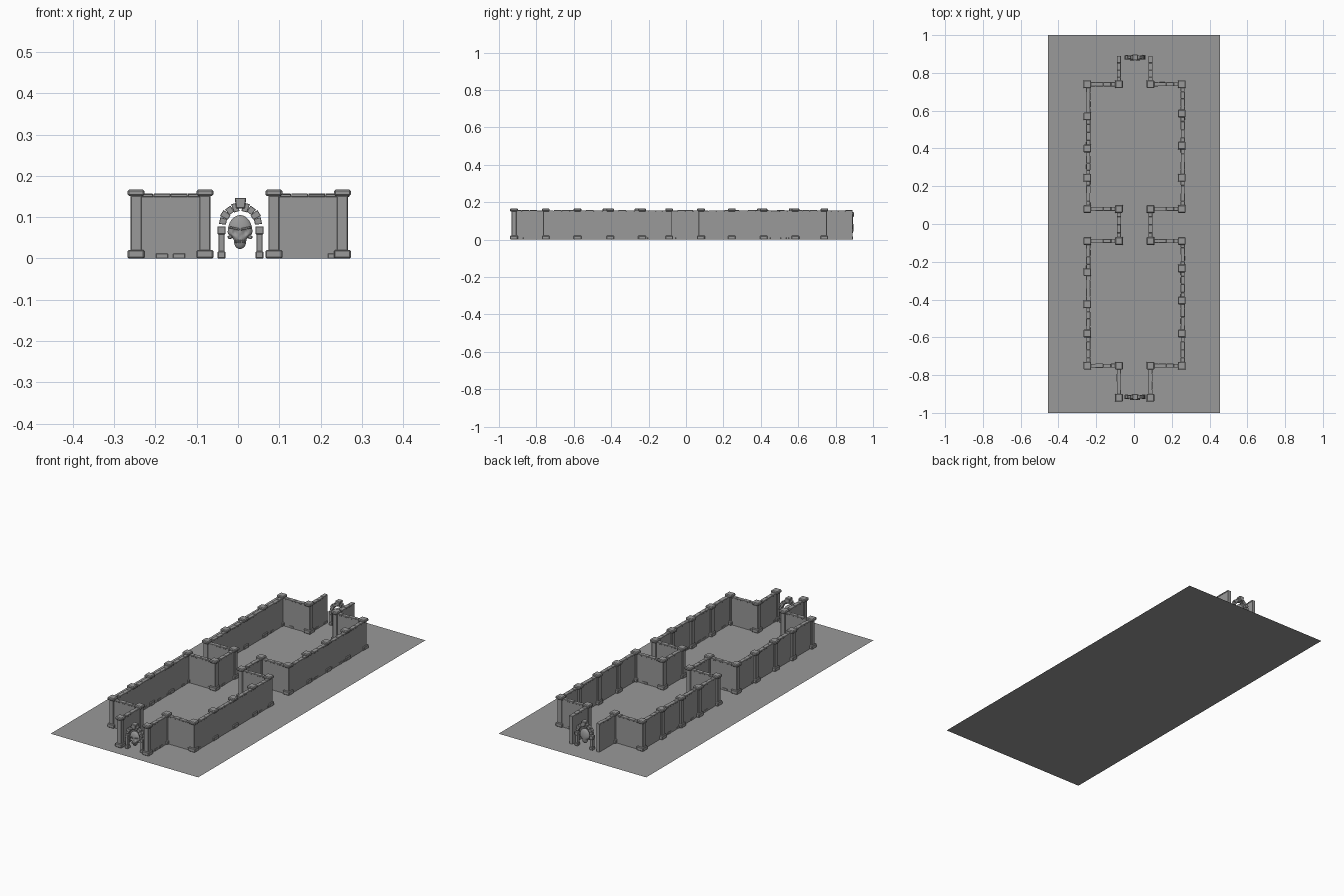
import bpy, bmesh, random
from math import pi, sin, cos, radians
from mathutils import Vector, Matrix

random.seed(4)
if "Cube" in bpy.data.objects:
    bpy.data.objects.remove(bpy.data.objects["Cube"])

stone = bpy.data.materials.new("grey stone")
stone.use_nodes = True
stone.diffuse_color = (0.32, 0.32, 0.32, 1)
stone.node_tree.nodes["Principled BSDF"].inputs["Base Color"].default_value = (0.32, 0.32, 0.32, 1)


def finish(name, bm, at=(0, 0, 0)):
    bmesh.ops.recalc_face_normals(bm, faces=bm.faces)
    mesh = bpy.data.meshes.new(name)
    bm.to_mesh(mesh)
    bm.free()
    mesh.materials.append(stone)
    ob = bpy.data.objects.new(name, mesh)
    ob.location = at
    bpy.context.collection.objects.link(ob)
    return ob


def block(bm, centre, size, bevel=0.0, taper=1.0, turn=0.0):
    """Box turned about y; taper scales the width of its top."""
    part = bmesh.new()
    bmesh.ops.create_cube(part, size=1)
    for v in part.verts:
        v.co = Vector(c * s for c, s in zip(v.co, size))
        if v.co.z > 0:
            v.co.x *= taper
    if bevel:
        bmesh.ops.bevel(part, geom=part.edges[:], offset=bevel, segments=1, affect='EDGES')
    part.transform(Matrix.Translation(centre) @ Matrix.Rotation(turn, 4, 'Y'))
    temp = bpy.data.meshes.new("part")
    part.to_mesh(temp)
    part.free()
    bm.from_mesh(temp)
    bpy.data.meshes.remove(temp)


# Ground sheet
bm = bmesh.new()
bmesh.ops.create_grid(bm, x_segments=1, y_segments=1, size=1)
bmesh.ops.scale(bm, vec=(0.455, 1, 1), verts=bm.verts)
finish("ground_sheet", bm)


def pillar(x, y):
    bm = bmesh.new()
    block(bm, (0, 0, 0.0105), (0.041, 0.041, 0.021), 0.003)
    block(bm, (0, 0, 0.085), (0.027, 0.027, 0.134), 0.002)
    block(bm, (0, 0, 0.159), (0.041, 0.041, 0.016), 0.004)
    finish("pillar", bm, (x, y, 0))


def wall(a, b):
    """Wall panel between two plan points, with worn coping stones and plinth chips."""
    a, b = Vector((*a, 0)), Vector((*b, 0))
    along = b - a
    length = along.length
    bm = bmesh.new()
    block(bm, (length / 2, 0, 0.076), (length, 0.018, 0.152))
    count = 4
    for i in range(count):
        w = length / count
        h = random.uniform(0.006, 0.009)
        block(bm, ((i + 0.5) * w, 0, 0.149 + h / 2), (w - 0.001, random.uniform(0.020, 0.023), h), 0.001)
        if random.random() < 0.5:
            side = random.choice((-1, 1))
            block(bm, ((i + 0.5) * w, side * 0.009, 0.006), (w * 0.7, 0.004, 0.012), 0.001)
    ob = finish("wall", bm, a)
    ob.rotation_euler.z = along.to_track_quat('X', 'Z').to_euler().z


# Rooms: side walls with their pillars, and end walls
sides = {
    -1: (-0.247, -0.08, [(0.08, 0.245, 0.40, 0.57, 0.74), (-0.75, -0.58, -0.425, -0.255, -0.09)]),
    1: (0.253, 0.087, [(0.08, 0.245, 0.415, 0.585, 0.74), (-0.75, -0.58, -0.405, -0.235, -0.09)]),
}
for outer, inner, rooms in sides.values():
    shifted = outer + 0.005
    for ys in rooms:
        for y in ys:
            pillar(outer, y)
        for y0, y1 in zip(ys, ys[1:]):
            wall((shifted, y0), (shifted, y1))
        for y in (ys[0], ys[-1]):
            pillar(inner, y)
            wall((outer, y), (inner, y))
    # Passage walls; only the front passage ends in pillars
    pillar(inner, -0.92)
    for y0, y1 in ((-0.92, -0.75), (-0.09, 0.08), (0.74, 0.89)):
        wall((inner, y0), (inner, y1))


def arch(y):
    bm = bmesh.new()
    spring, radius = 0.082, 0.043
    for s in (-1, 1):
        block(bm, (s * 0.046, 0, 0.009), (0.020, 0.024, 0.018), 0.002, 0.9)
        block(bm, (s * 0.046, 0, 0.038), (0.015, 0.018, 0.042), 0.001)
        block(bm, (s * 0.046, 0, 0.068), (0.020, 0.023, 0.020), 0.002)
        # Voussoirs, alternately thick and thin
        for i in range(4):
            t = radians(11 + 21 * i)
            fat = 0.004 * (i % 2)
            block(bm, (s * radius * cos(t), 0, spring + radius * sin(t)),
                  (0.0135, 0.016 + fat, 0.017 + fat), 0.001, 1.25, s * (pi / 2 - t))
    block(bm, (0, 0, 0.134), (0.021, 0.030, 0.026), 0.002, 1.35)
    finish("arch", bm, (0.006, y, 0))


def skull(y):
    # Cranium narrowing to the jaw, with pressed-in eye and nose hollows
    bm = bmesh.new()
    bmesh.ops.create_icosphere(bm, subdivisions=4, radius=1)
    for v in bm.verts:
        x, d, z = v.co
        width = 0.030 if z > -0.1 else 0.030 - 0.014 * min(1, (-0.1 - z) / 0.35)
        if z < -0.4:
            width += 0.012 * (-0.4 - z)
        v.co = Vector((x * width, d * 0.014, 0.064 + z * 0.041))
        if d < 0:
            for hx, hz, r, deep in ((-0.012, 0.064, 0.008, 0.008), (0.012, 0.064, 0.008, 0.008),
                                    (0, 0.052, 0.004, 0.005)):
                gap = Vector((v.co.x - hx, v.co.z - hz)).length
                v.co.y += deep * max(0, 1 - (gap / r) ** 2)
    for f in bm.faces:
        f.smooth = True
    # Slanting brows, cheekbones and teeth
    for s in (-1, 1):
        block(bm, (s * 0.014, -0.012, 0.073), (0.026, 0.007, 0.005), 0.001, 0.9, s * radians(-12))
        block(bm, (s * 0.024, -0.004, 0.052), (0.010, 0.010, 0.009), 0.002, 1.3, s * radians(25))
    for i in range(5):
        block(bm, ((i - 2) * 0.005, -0.011, 0.041), (0.004, 0.005, 0.008), 0.001)
    finish("skull", bm, (0.005, y, 0))


for y in (-0.915, 0.882):
    arch(y)
    skull(y)
